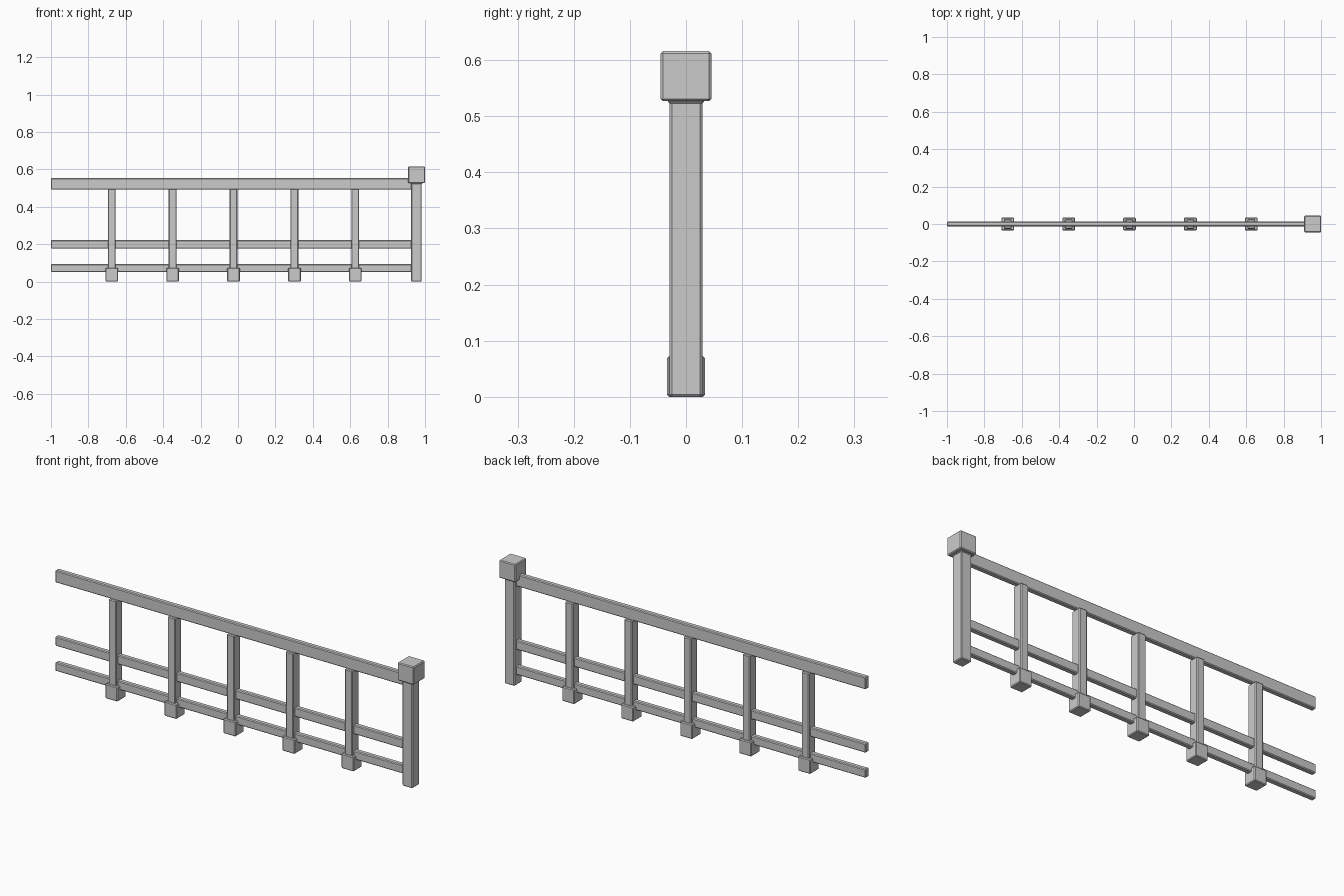
import bpy
import bmesh
from mathutils import Vector

if "Cube" in bpy.data.objects:
    bpy.data.objects.remove(bpy.data.objects["Cube"], do_unlink=True)

grey = bpy.data.materials.new("light grey")
grey.use_nodes = True
colour = (0.6, 0.6, 0.6, 1)
grey.diffuse_color = colour
grey.node_tree.nodes["Principled BSDF"].inputs["Base Color"].default_value = colour


def block(name, x, y, z, bevel):
    """Chamfered box spanning the (min, max) pairs x, y and z."""
    low, high = (Vector(c) for c in zip(x, y, z))
    bm = bmesh.new()
    bmesh.ops.create_cube(bm, size=1)
    bmesh.ops.scale(bm, vec=high - low, verts=bm.verts)
    bmesh.ops.translate(bm, vec=(low + high) / 2, verts=bm.verts)
    bmesh.ops.bevel(bm, geom=bm.edges[:], offset=bevel, segments=1, affect='EDGES')
    mesh = bpy.data.meshes.new(name)
    bm.to_mesh(mesh)
    bm.free()
    mesh.materials.append(grey)
    obj = bpy.data.objects.new(name, mesh)
    bpy.context.collection.objects.link(obj)
    return obj


def around(centre, half):
    return (centre - half, centre + half)


# Horizontal rails
for name, z in (("handrail", (0.492, 0.553)),
                ("middle_rail", (0.176, 0.222)),
                ("lower_rail", (0.051, 0.094))):
    block(name, (-1, 0.935), around(0, 0.013), z, 0.004)

# Balusters with square feet
for i in range(5):
    x = -0.675 + i * 0.3255
    block(f"baluster_{i + 1}", around(x, 0.021), around(0, 0.026), (0.04, 0.496), 0.004)
    block(f"baluster_foot_{i + 1}", around(x, 0.034), around(0, 0.034), (0, 0.073), 0.004)

# End post with neck and cap
block("end_post", around(0.954, 0.028), around(0, 0.029), (0, 0.54), 0.004)
block("post_neck", around(0.954, 0.032), around(0, 0.032), (0.523, 0.54), 0.003)
block("post_cap", around(0.955, 0.045), around(0, 0.045), (0.527, 0.616), 0.004)
